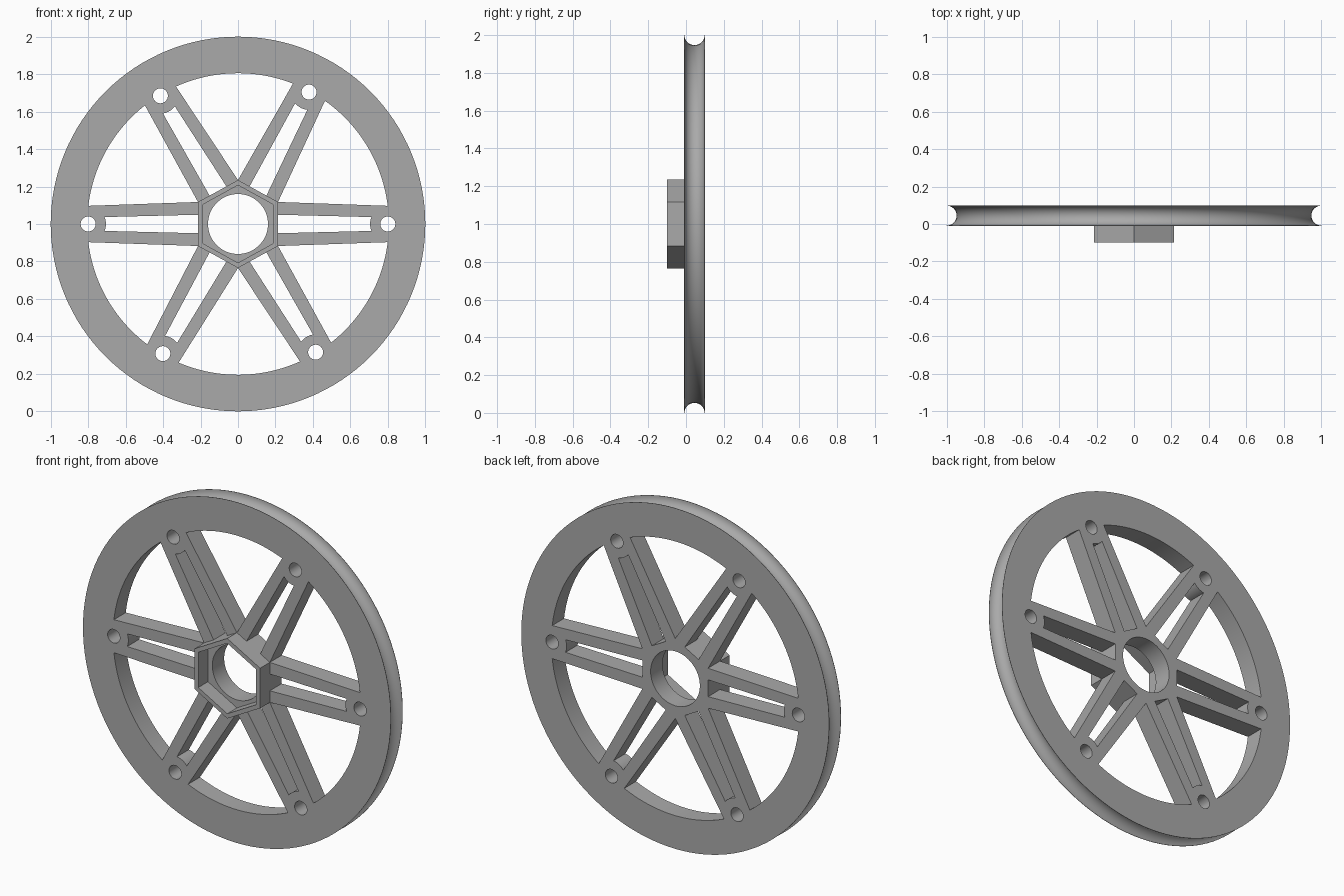
import bpy, bmesh
from math import sin, cos, pi, radians, atan2, asin
from mathutils import Vector

old = bpy.data.objects.get("Cube")
if old:
    bpy.data.objects.remove(old)

FRONT, BACK, HUB_FRONT = -0.01, 0.10, -0.10
CENTRE = Vector((0, 0, 1))
RIM_INNER, BOLT_RING = 0.805, 0.80
SPOKE_ANGLES = [radians(a) for a in (0, 61.7, 121.2, 180, 239.9, 301.2)]

grey = bpy.data.materials.new("plain grey")
grey.use_nodes = True
grey.diffuse_color = (0.4, 0.4, 0.4, 1)
grey.node_tree.nodes["Principled BSDF"].inputs["Base Color"].default_value = (0.4, 0.4, 0.4, 1)


def polar(r, a):
    return Vector((r * cos(a), r * sin(a)))


def arc(r, a0, a1, n, centre=Vector((0, 0))):
    return [centre + polar(r, a0 + (a1 - a0) * i / n) for i in range(n + 1)]


def circle(r, n, centre=Vector((0, 0))):
    return arc(r, 0, 2 * pi, n, centre)[:-1]


def ring_of(bm, pts, y):
    return [bm.verts.new(CENTRE + Vector((p.x, y, p.y))) for p in pts]


def bridge(bm, a, b):
    for i in range(len(a)):
        j = (i + 1) % len(a)
        bm.faces.new((a[i], a[j], b[j], b[i]))


def prism(bm, pts, y0, y1):
    a, b = ring_of(bm, pts, y0), ring_of(bm, pts, y1)
    bridge(bm, a, b)
    bm.faces.new(a)
    bm.faces.new(b)


def make_object(bm, name):
    bmesh.ops.recalc_face_normals(bm, faces=bm.faces)
    mesh = bpy.data.meshes.new(name)
    bm.to_mesh(mesh)
    bm.free()
    mesh.materials.append(grey)
    obj = bpy.data.objects.new(name, mesh)
    bpy.context.collection.objects.link(obj)
    return obj


def smooth(obj):
    bpy.ops.object.select_all(action='DESELECT')
    obj.select_set(True)
    bpy.context.view_layer.objects.active = obj
    bpy.ops.object.shade_smooth_by_angle(angle=radians(30))


# Hexagon of the hub, slightly wider than regular
hexagon = [Vector((1.05 * p.x, p.y)) for p in
           (polar(0.235, radians(60 * k + 30)) for k in range(6))]

# Solid disc with a round groove in its rim
bm = bmesh.new()
mid, groove = (FRONT + BACK) / 2, 0.053
profile = [(1, FRONT)]
profile += [(1 - groove * sin(pi * i / 16), mid - groove * cos(pi * i / 16)) for i in range(17)]
profile += [(1, BACK)]
rings = [ring_of(bm, circle(r, 128), y) for r, y in profile]
for a, b in zip(rings, rings[1:]):
    bridge(bm, a, b)
bm.faces.new(rings[0])
bm.faces.new(rings[-1])
wheel = make_object(bm, "spoked_wheel")

# Cutters: windows between spokes, slots in spokes, bolt holes and bore
bm = bmesh.new()
near, far = FRONT - 0.05, BACK + 0.05
spread = asin(0.097 / RIM_INNER)
for k, a in enumerate(SPOKE_ANGLES):
    following = SPOKE_ANGLES[(k + 1) % 6] + (2 * pi if k == 5 else 0)
    prism(bm, [hexagon[k]] + arc(RIM_INNER, a + spread, following - spread, 20), near, far)
    hole = polar(BOLT_RING, a)
    prism(bm, circle(0.04, 32, hole), near, far)
    left, right = hexagon[k], hexagon[k - 1]
    base, half = (left + right) / 2, (left - right) * 0.21
    bend = asin(0.037 / 0.095)
    end = arc(0.095, a + pi + bend, a + pi - bend, 8, hole)
    prism(bm, [base + half, base - half] + end, near, far)
prism(bm, circle(0.16, 64), near, far)
cutter = make_object(bm, "opening_cutter")

cut = wheel.modifiers.new("openings", 'BOOLEAN')
cut.operation = 'DIFFERENCE'
cut.solver = 'EXACT'
cut.object = cutter
bpy.context.view_layer.objects.active = wheel
bpy.ops.object.modifier_apply(modifier=cut.name)
bpy.data.objects.remove(cutter)
smooth(wheel)

# Hollow hexagonal hub collar on the front
bm = bmesh.new()
inner = [p * 0.88 for p in hexagon]
loops = [ring_of(bm, pts, y) for pts, y in
         ((hexagon, FRONT), (hexagon, HUB_FRONT), (inner, HUB_FRONT), (inner, FRONT))]
for i in range(4):
    bridge(bm, loops[i], loops[(i + 1) % 4])
make_object(bm, "hub_collar")
